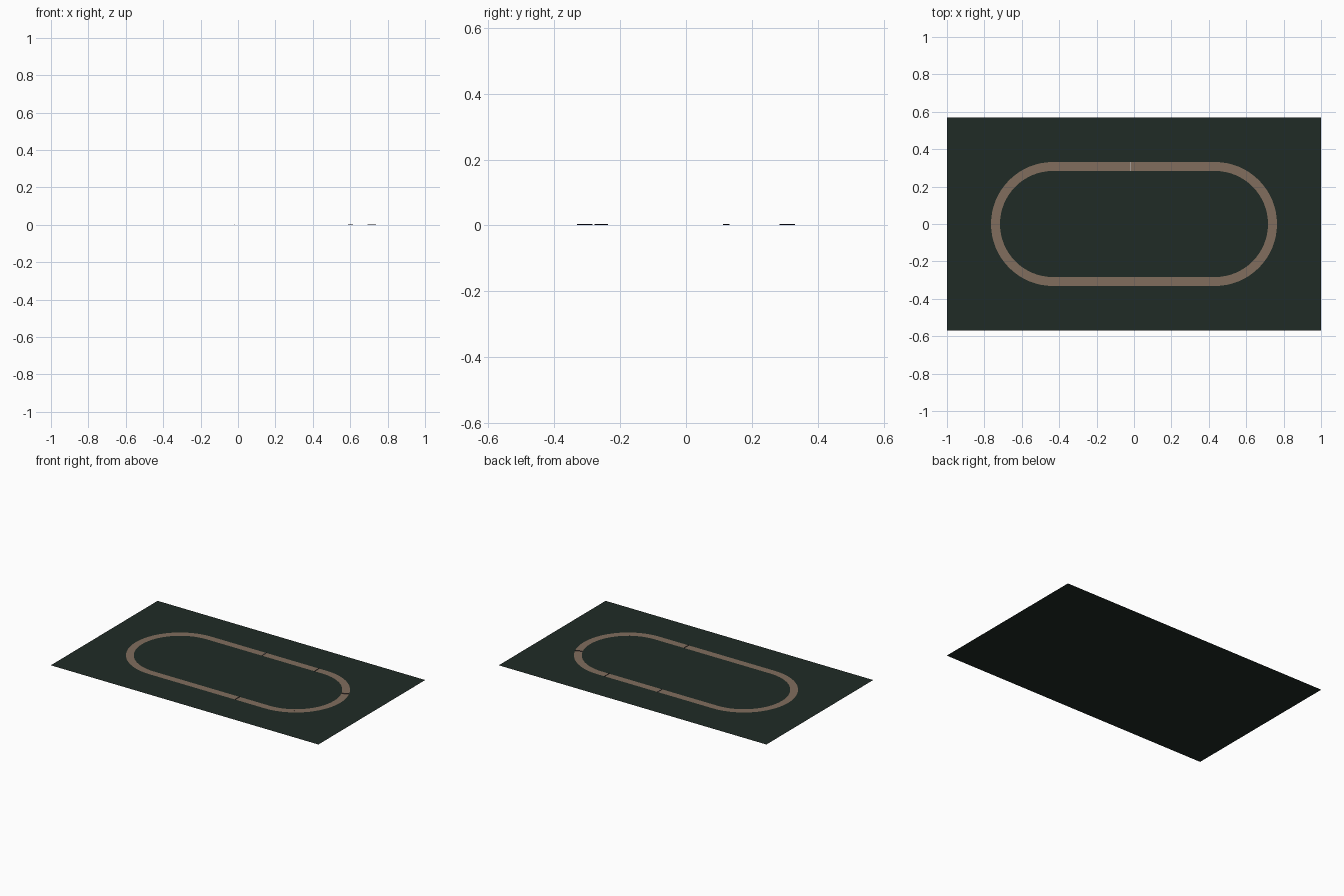
import bpy
from math import sin, cos, pi, radians

if "Cube" in bpy.data.objects:
    bpy.data.objects.remove(bpy.data.objects["Cube"])

R_IN, R_OUT, STRAIGHT = 0.2835, 0.3315, 0.433   # track radii and half straight length
Z_TRACK, GATE_H = 0.0012, 0.0045


def material(name, rgb):
    m = bpy.data.materials.new(name)
    m.diffuse_color = (*rgb, 1)
    m.use_nodes = True
    m.node_tree.nodes["Principled BSDF"].inputs["Base Color"].default_value = m.diffuse_color
    return m


def mesh_object(name, verts, faces, mat):
    me = bpy.data.meshes.new(name)
    me.from_pydata(verts, [], faces)
    me.materials.append(mat)
    ob = bpy.data.objects.new(name, me)
    bpy.context.collection.objects.link(ob)
    return ob


grass = material("dark_green", (0.014, 0.024, 0.019))
dirt = material("tan", (0.22, 0.155, 0.11))
navy = material("navy", (0.012, 0.012, 0.035))
pale = material("pale", (0.6, 0.6, 0.6))

# Flat ground sheet
mesh_object("field", [(-1, -.57, 0), (1, -.57, 0), (1, .57, 0), (-1, .57, 0)],
            [(0, 1, 2, 3)], grass)

# Oval track ribbon: two half circles joined by straights
N = 32
path = []
for cx, start in ((STRAIGHT, -pi / 2), (-STRAIGHT, pi / 2)):
    path += [(cx, start + pi * i / N) for i in range(N + 1)]
verts = [(cx + r * cos(a), r * sin(a), Z_TRACK) for cx, a in path for r in (R_IN, R_OUT)]
n = len(path)
faces = [(2 * i, 2 * i + 1, 2 * ((i + 1) % n) + 1, 2 * ((i + 1) % n)) for i in range(n)]
mesh_object("track", verts, faces, dirt)


# Low upright gate strips crossing the track
def gate(name, cx, degrees, mat, half=0.001):
    a = radians(degrees)
    tx, ty = -sin(a) * half, cos(a) * half
    vs = [(cx + r * cos(a) + s * tx, r * sin(a) + s * ty, z)
          for z in (Z_TRACK, GATE_H)
          for r, s in ((R_IN, -1), (R_OUT, -1), (R_OUT, 1), (R_IN, 1))]
    fs = [(3, 2, 1, 0), (4, 5, 6, 7)] + [(i, (i + 1) % 4, (i + 1) % 4 + 4, i + 4) for i in range(4)]
    ob = mesh_object(name, vs, fs, navy)
    ob.data.materials.append(mat)
    ob.data.polygons[1].material_index = 1


gate("start_gate", -0.02, 90, pale)
for i, (cx, deg) in enumerate(((0.375, 90), (STRAIGHT, 23.5), (STRAIGHT, -57), (0.212, -90))):
    gate(f"checkpoint_gate_{i + 1}", cx, deg, dirt, 0.0005)
